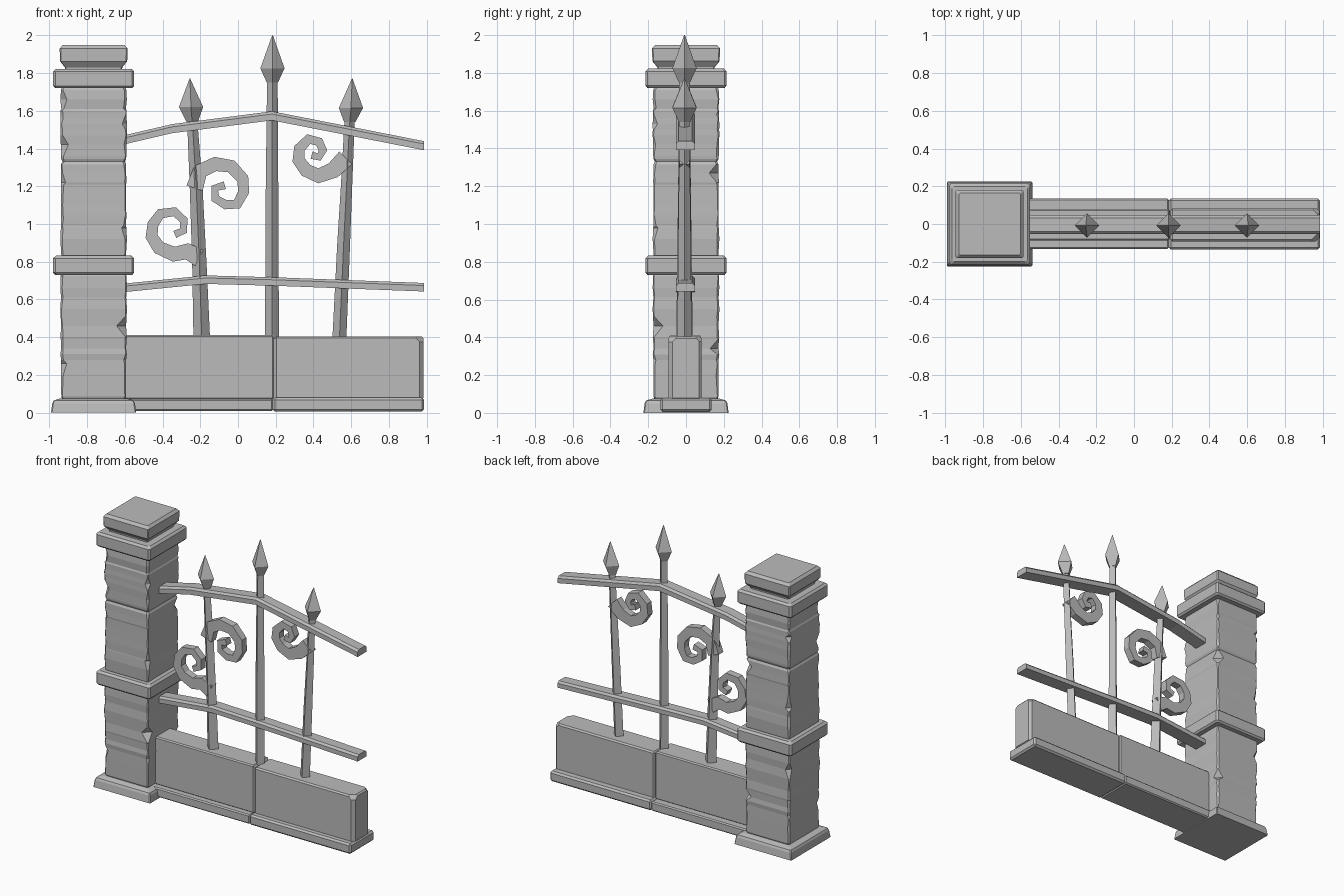
import bpy, bmesh, math, random
from mathutils import Vector

random.seed(4)
if "Cube" in bpy.data.objects:
    bpy.data.objects.remove(bpy.data.objects["Cube"], do_unlink=True)

stone = bpy.data.materials.new("plain grey")
stone.use_nodes = True
GREY = (0.5, 0.5, 0.5, 1)
stone.diffuse_color = GREY
stone.node_tree.nodes["Principled BSDF"].inputs["Base Color"].default_value = GREY


def finish(name, bm):
    bmesh.ops.recalc_face_normals(bm, faces=bm.faces)
    mesh = bpy.data.meshes.new(name)
    bm.to_mesh(mesh)
    bm.free()
    mesh.materials.append(stone)
    obj = bpy.data.objects.new(name, mesh)
    bpy.context.collection.objects.link(obj)
    return obj


def loft(name, rings):
    """Skin a stack of equal-sized point rings and cap both ends."""
    bm = bmesh.new()
    rows = [[bm.verts.new(p) for p in ring] for ring in rings]
    n = len(rows[0])
    for a, b in zip(rows, rows[1:]):
        for i in range(n):
            j = (i + 1) % n
            bm.faces.new((a[i], a[j], b[j], b[i]))
    bm.faces.new(rows[0][::-1])
    bm.faces.new(rows[-1])
    return finish(name, bm)


PILLAR_X = -0.765


def square_ring(z, half, cuts):
    """Square with its four corners cut by the given amounts."""
    ring = []
    for (sx, sy), c in zip(((1, -1), (1, 1), (-1, 1), (-1, -1)), cuts):
        ends = [(sx * (half - c), sy * half), (sx * half, sy * (half - c))]
        if sx * sy > 0:
            ends.reverse()
        ring += [(PILLAR_X + x, y, z) for x, y in ends]
    return ring


def pillar_part(name, profile, cut=0.006):
    return loft(name, [square_ring(z, h, [cut] * 4) for z, h in profile])


def worn_block(name, z0, z1, chips):
    """Pillar stone with soft end edges and corner chips {(height, corner): size}."""
    levels = sorted({z0 + 0.015, z1 - 0.015} | {z for z, c in chips}
                    | {z + d for z, c in chips for d in (-0.06, 0.05)})
    levels = [z for z in levels if z0 + 0.01 < z < z1 - 0.01]
    rings = [square_ring(z0, 0.165, [0.01] * 4)]
    for z in levels:
        cuts = [chips.get((z, c), random.uniform(0.004, 0.014)) for c in range(4)]
        rings.append(square_ring(z, random.uniform(0.171, 0.177), cuts))
    rings.append(square_ring(z1, 0.165, [0.01] * 4))
    return loft(name, rings)


# Pillar: base, three worn stones, two bands and a cap
pillar_part("pillar_base", [(0, 0.226), (0.05, 0.219), (0.065, 0.212), (0.075, 0.18)])
worn_block("pillar_lower_stone", 0.07, 0.74,
           {(0.26, 3): 0.03, (0.46, 0): 0.05, (0.34, 1): 0.045, (0.61, 2): 0.03})
worn_block("pillar_middle_stone", 0.82, 1.33,
           {(0.98, 0): 0.025, (1.22, 3): 0.025, (1.27, 1): 0.05, (1.05, 2): 0.03})
worn_block("pillar_upper_stone", 1.33, 1.73,
           {(1.42, 3): 0.04, (1.53, 0): 0.025, (1.66, 3): 0.035, (1.56, 2): 0.03})
for name, z in (("pillar_middle_band", 0.73), ("pillar_upper_band", 1.72)):
    pillar_part(name, [(z, 0.204), (z + 0.012, 0.215), (z + 0.088, 0.215), (z + 0.102, 0.2)], 0.012)
pillar_part("pillar_cap", [(1.81, 0.15), (1.83, 0.152), (1.862, 0.178), (1.93, 0.18), (1.948, 0.163)])


def stone_box(name, lo, hi, bevel, chips=()):
    """Bevelled box with chips sliced off by planes (point, normal)."""
    bm = bmesh.new()
    bmesh.ops.create_cube(bm, size=1)
    for v in bm.verts:
        v.co = [a + (b - a) * (c + 0.5) for a, b, c in zip(lo, hi, v.co)]
    bmesh.ops.bevel(bm, geom=bm.edges[:], offset=bevel, segments=1, affect='EDGES')
    for point, normal in chips:
        cut = bmesh.ops.bisect_plane(bm, geom=bm.verts[:] + bm.edges[:] + bm.faces[:],
                                     plane_co=point, plane_no=normal, clear_outer=True)
        rim = [e for e in cut["geom_cut"] if isinstance(e, bmesh.types.BMEdge)]
        bmesh.ops.holes_fill(bm, edges=rim, sides=0)
    return finish(name, bm)


# Low wall: two stones on a two-piece plinth
stone_box("wall_left_stone", (-0.62, -0.088, 0.07), (0.19, 0.08, 0.412), 0.008,
          [((0.19, 0, 0.39), (1, 0, 0.5))])
stone_box("wall_right_stone", (0.193, -0.093, 0.07), (0.983, 0.083, 0.405), 0.01,
          [((0.965, -0.08, 0.385), (1, -1, 1)), ((0.97, 0.075, 0.385), (1, 1, 1)),
           ((0.975, -0.08, 0.2), (1, -1, 0)), ((0.973, 0.078, 0.2), (1, 1, 0))])
stone_box("plinth_left", (-0.6, -0.132, 0.008), (0.185, 0.134, 0.074), 0.008)
stone_box("plinth_right", (0.183, -0.136, 0.006), (0.986, 0.136, 0.08), 0.012)


def rail(name, path, height):
    """Bent rail with chamfered upper edges."""
    section = [(-0.05, -0.5), (0.05, -0.5), (0.05, 0.2), (0.036, 0.5), (-0.036, 0.5), (-0.05, 0.2)]
    return loft(name, [[(x, y - 0.003, z + s * height) for y, s in section] for x, z in path])


rail("lower_rail", [(-0.62, 0.66), (-0.17, 0.705), (0.2, 0.695), (0.985, 0.665)], 0.045)
rail("upper_rail", [(-0.62, 1.442), (-0.35, 1.505), (0.18, 1.573), (0.985, 1.415)], 0.048)


def diamond(x, z, r):
    return [(x + r * math.cos(a), -0.008 + r * math.sin(a), z)
            for a in (0, math.pi / 2, math.pi, 1.5 * math.pi)]


def spear(name, path, neck, widest, tip, tip_x):
    """Tapered four-sided bar with a pointed head."""
    loft(name + "_bar", [diamond(*p) for p in path])
    x = path[-1][0]
    loft(name + "_head", [diamond(x, neck, 0.03), diamond((x + tip_x) / 2, widest, 0.064),
                          diamond(tip_x, tip, 0.002)])


spear("left_spear", [(-0.192, 0.39, 0.044), (-0.205, 0.8, 0.038), (-0.222, 1.2, 0.034),
                     (-0.243, 1.56, 0.027)], 1.54, 1.62, 1.77, -0.255)
spear("middle_spear", [(0.18, 0.39, 0.037), (0.18, 1.1, 0.034), (0.182, 1.77, 0.028)],
      1.75, 1.825, 2.0, 0.183)
spear("right_spear", [(0.537, 0.39, 0.037), (0.56, 0.9, 0.034), (0.575, 1.2, 0.03),
                      (0.592, 1.56, 0.027)], 1.54, 1.615, 1.77, 0.605)


def scroll(name, path, wide, narrow):
    """Flat tapering ribbon that follows a faceted spiral."""
    pts = [Vector((x, 0, z)) for x, z in path]
    rings = []
    for i, p in enumerate(pts):
        t = (pts[min(i + 1, len(pts) - 1)] - pts[max(i - 1, 0)]).normalized()
        side = Vector((-t.z, 0, t.x))
        k = i / (len(pts) - 1)
        w = (narrow + (wide - narrow) * (1 - k) ** 1.5) / 2
        rings.append([p + side * (w * s) + Vector((0, y - 0.008, 0))
                      for s, y in ((-1, -0.026), (1, -0.026), (1, 0.026), (-1, 0.026))])
    return loft(name, rings)


scroll("upper_left_scroll", [(-0.23, 1.19), (-0.2, 1.28), (-0.12, 1.318), (-0.035, 1.305),
                             (0.025, 1.24), (0.03, 1.17), (-0.005, 1.105), (-0.065, 1.102),
                             (-0.12, 1.135), (-0.123, 1.19), (-0.07, 1.205)], 0.09, 0.042)
scroll("lower_left_scroll", [(-0.205, 0.82), (-0.27, 0.855), (-0.34, 0.84), (-0.42, 0.875),
                             (-0.458, 0.935), (-0.45, 1.0), (-0.41, 1.055), (-0.335, 1.065),
                             (-0.288, 1.02), (-0.288, 0.965), (-0.335, 0.945)], 0.095, 0.04)
scroll("right_scroll", [(0.57, 1.35), (0.505, 1.285), (0.425, 1.255), (0.36, 1.285),
                        (0.32, 1.34), (0.325, 1.4), (0.375, 1.45), (0.43, 1.435),
                        (0.45, 1.39), (0.43, 1.355), (0.39, 1.365)], 0.095, 0.04)
